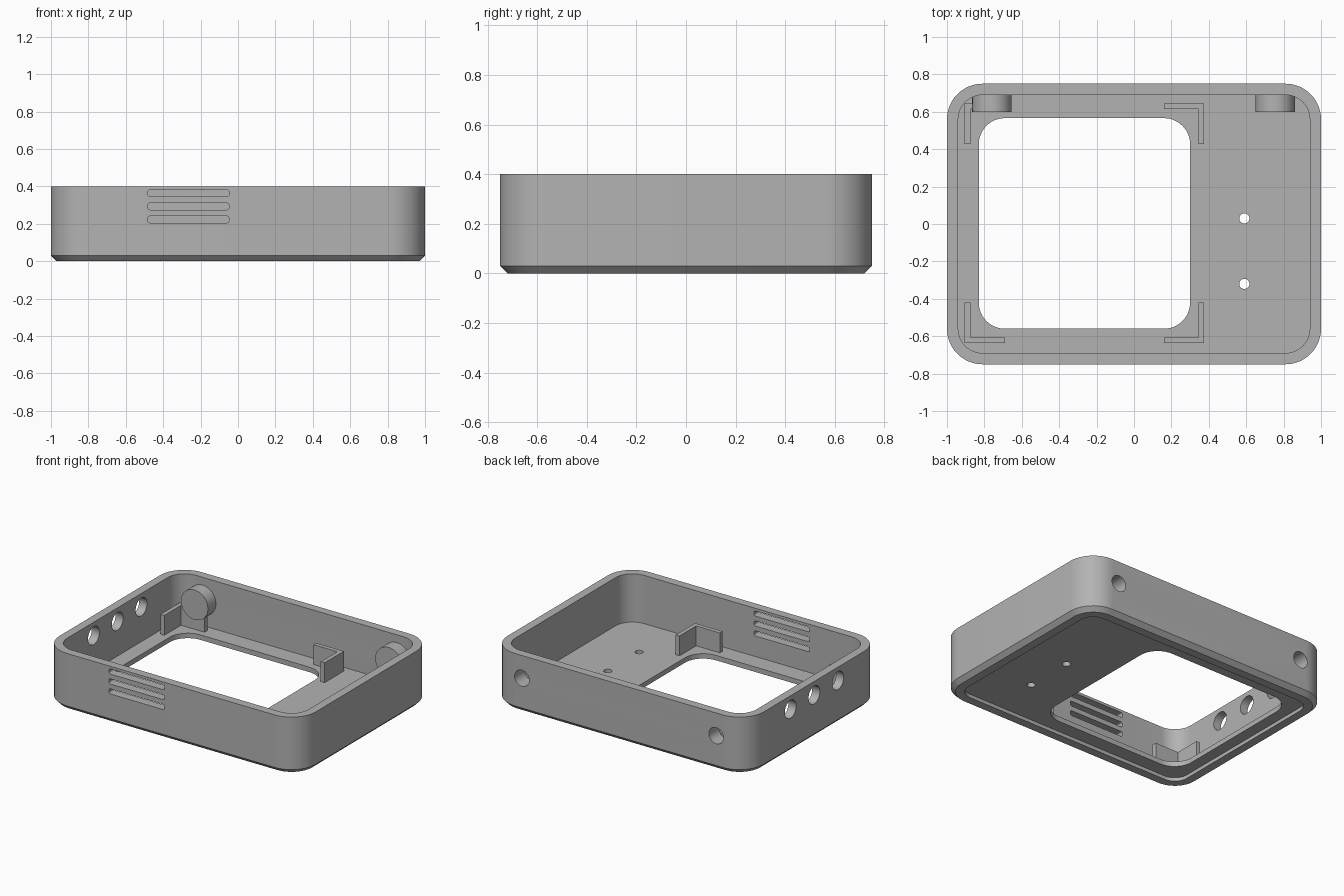
import bpy, bmesh, math

if "Cube" in bpy.data.objects:
    bpy.data.objects.remove(bpy.data.objects["Cube"])

grey = bpy.data.materials.new("light grey plastic")
grey.diffuse_color = (0.45, 0.45, 0.45, 1)
grey.use_nodes = True
grey.node_tree.nodes["Principled BSDF"].inputs["Base Color"].default_value = grey.diffuse_color


def rounded(cx, cy, hx, hy, r, seg=12):
    """Points of a rounded rectangle, counter-clockwise."""
    pts = []
    for k, (sx, sy) in enumerate([(1, 1), (-1, 1), (-1, -1), (1, -1)]):
        for i in range(seg + 1):
            a = math.pi / 2 * (k + i / seg)
            pts.append((cx + sx * (hx - r) + r * math.cos(a),
                        cy + sy * (hy - r) + r * math.sin(a)))
    return pts


def circle(cx, cy, r, n=48):
    return [(cx + r * math.cos(2 * math.pi * i / n),
             cy + r * math.sin(2 * math.pi * i / n)) for i in range(n)]


def loft(name, rings, axis="z"):
    """Skin a stack of (outline, level) rings along an axis and cap both ends."""
    place = {"x": lambda u, v, w: (w, u, v),
             "y": lambda u, v, w: (u, w, v),
             "z": lambda u, v, w: (u, v, w)}[axis]
    bm = bmesh.new()
    loops = [[bm.verts.new(place(u, v, w)) for u, v in pts] for pts, w in rings]
    n = len(loops[0])
    for a, b in zip(loops, loops[1:]):
        for i in range(n):
            j = (i + 1) % n
            bm.faces.new((a[i], a[j], b[j], b[i]))
    bm.faces.new(loops[0][::-1])
    bm.faces.new(loops[-1])
    bmesh.ops.recalc_face_normals(bm, faces=bm.faces)
    mesh = bpy.data.meshes.new(name)
    bm.to_mesh(mesh)
    bm.free()
    mesh.materials.append(grey)
    ob = bpy.data.objects.new(name, mesh)
    bpy.context.collection.objects.link(ob)
    return ob


def prism(name, pts, lo, hi, axis="z"):
    return loft(name, [(pts, lo), (pts, hi)], axis)


def activate(ob):
    bpy.ops.object.select_all(action="DESELECT")
    ob.select_set(True)
    bpy.context.view_layer.objects.active = ob


def cut(ob, cutter):
    mod = ob.modifiers.new("cut", "BOOLEAN")
    mod.operation, mod.solver, mod.object = "DIFFERENCE", "EXACT", cutter
    activate(ob)
    bpy.ops.object.modifier_apply(modifier=mod.name)


def outline(inset):
    return rounded(0, 0, 1 - inset, 0.75 - inset, 0.19 - inset)


# Tray shell: recessed underside, chamfered foot, wall and inner floor
case = loft("case_shell", [(outline(i), z) for i, z in [
    (0.09, 0.025), (0.09, 0), (0.03, 0), (0, 0.03),
    (0, 0.4), (0.06, 0.4), (0.06, 0.06)]])

# Floor window, screw holes, vent slots and side ports
cutters = [prism("window_cutter", rounded(-0.265, 0.003, 0.565, 0.563, 0.14), -0.1, 0.1)]
for y in (0.03, -0.32):
    cutters.append(prism("screw_cutter", circle(0.59, y, 0.027), -0.1, 0.1))
for z in (0.223, 0.293, 0.363):
    cutters.append(prism("vent_cutter", rounded(-0.265, z, 0.217, 0.018, 0.012, 5), -0.8, -0.6, "y"))
for y in (-0.265, 0, 0.265):
    cutters.append(prism("port_cutter", circle(y, 0.305, 0.063), -1.1, -0.85, "x"))

# Round bosses on the back wall with blind sockets from outside
parts = [case]
for side, x in (("left", -0.76), ("right", 0.755)):
    boss = prism(side + "_boss", circle(x, 0.24, 0.105, 64), 0.6, 0.71, "y")
    socket = prism("socket_cutter", circle(x, 0.24, 0.057), 0.64, 0.8, "y")
    cut(boss, socket)
    cutters.append(socket)
    parts.append(boss)

for c in cutters:
    cut(case, c)
for c in cutters:
    bpy.data.objects.remove(c)

# L-shaped corner brackets around the window
for name, sx, sy in (("front_left", -1, -1), ("front_right", 1, -1),
                     ("back_left", -1, 1), ("back_right", 1, 1)):
    ell = [(0, 0), (0.215, 0), (0.215, 0.03), (0.03, 0.03), (0.03, 0.215), (0, 0.215)]
    pts = [(-0.265 + sx * (0.64 - u), 0.004 + sy * (0.64 - v)) for u, v in ell]
    parts.append(prism(name + "_bracket", pts, 0.055, 0.2))

for ob in parts:
    activate(ob)
    bpy.ops.object.shade_smooth_by_angle(angle=math.radians(30))
